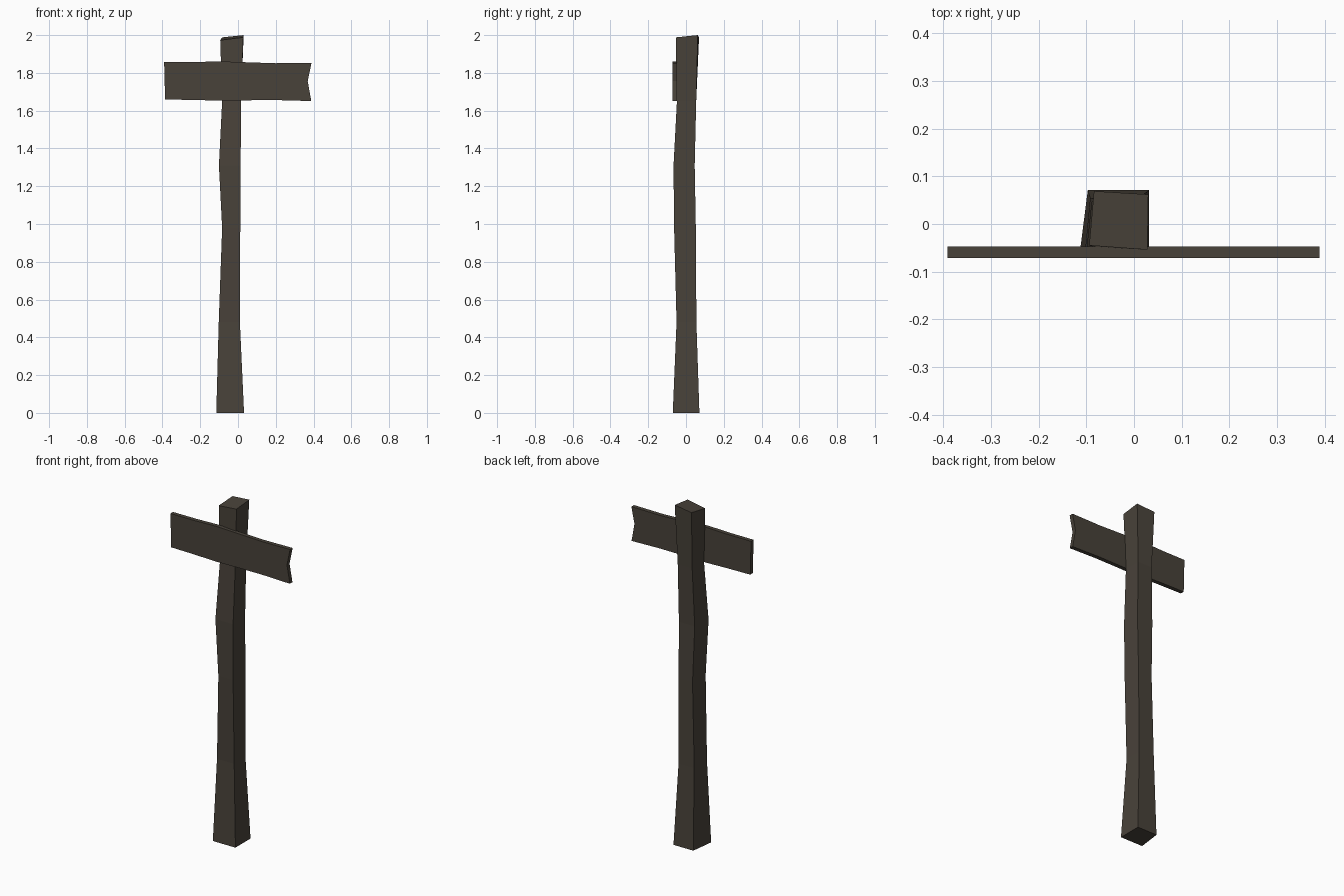
import bpy, bmesh

if "Cube" in bpy.data.objects:
    bpy.data.objects.remove(bpy.data.objects["Cube"])

wood = bpy.data.materials.new("dark weathered wood")
wood.diffuse_color = (0.066, 0.055, 0.042, 1)
wood.use_nodes = True
wood.node_tree.nodes["Principled BSDF"].inputs["Base Color"].default_value = wood.diffuse_color


def loft(name, rings):
    """Skin a stack of equal-length rings and cap both ends."""
    bm = bmesh.new()
    loops = [[bm.verts.new(p) for p in ring] for ring in rings]
    n = len(loops[0])
    for a, b in zip(loops, loops[1:]):
        for i in range(n):
            j = (i + 1) % n
            bm.faces.new((a[i], a[j], b[j], b[i]))
    bm.faces.new(loops[0][::-1])
    bm.faces.new(loops[-1])
    bmesh.ops.recalc_face_normals(bm, faces=bm.faces[:])
    mesh = bpy.data.meshes.new(name)
    bm.to_mesh(mesh)
    bm.free()
    mesh.materials.append(wood)
    obj = bpy.data.objects.new(name, mesh)
    bpy.context.collection.objects.link(obj)
    return obj


# Crooked square post: z, left, right, front, back, and skew of the back-left corner
levels = [
    (0.00, -0.115, 0.032, -0.070, 0.071, 0.018),
    (0.48, -0.102, 0.010, -0.050, 0.055, 0.010),
    (0.98, -0.084, 0.012, -0.063, 0.052, 0.005),
    (1.31, -0.101, 0.014, -0.066, 0.046, 0.012),
    (1.65, -0.084, 0.016, -0.048, 0.054, 0.006),
]
rings = [[(l, f, z), (r, f, z), (r, b, z), (l + s, b, z)]
         for z, l, r, f, b, s in levels]
# slanted top cut
rings.append([(-0.094, -0.045, 1.973), (0.028, -0.054, 1.988),
              (0.030, 0.062, 2.0), (-0.084, 0.069, 1.988)])
loft("post", rings)

# Sign board: wavy plank outline with a notched right end, extruded in y
outline = [(-0.386, 1.659), (-0.24, 1.657), (-0.10, 1.653), (0.05, 1.655),
           (0.20, 1.656), (0.388, 1.651), (0.369, 1.756), (0.389, 1.853),
           (0.20, 1.851), (0.05, 1.856), (-0.10, 1.861), (-0.24, 1.857),
           (-0.391, 1.857)]
loft("sign_board", [[(x, y, z) for x, z in outline] for y in (-0.071, -0.047)])
